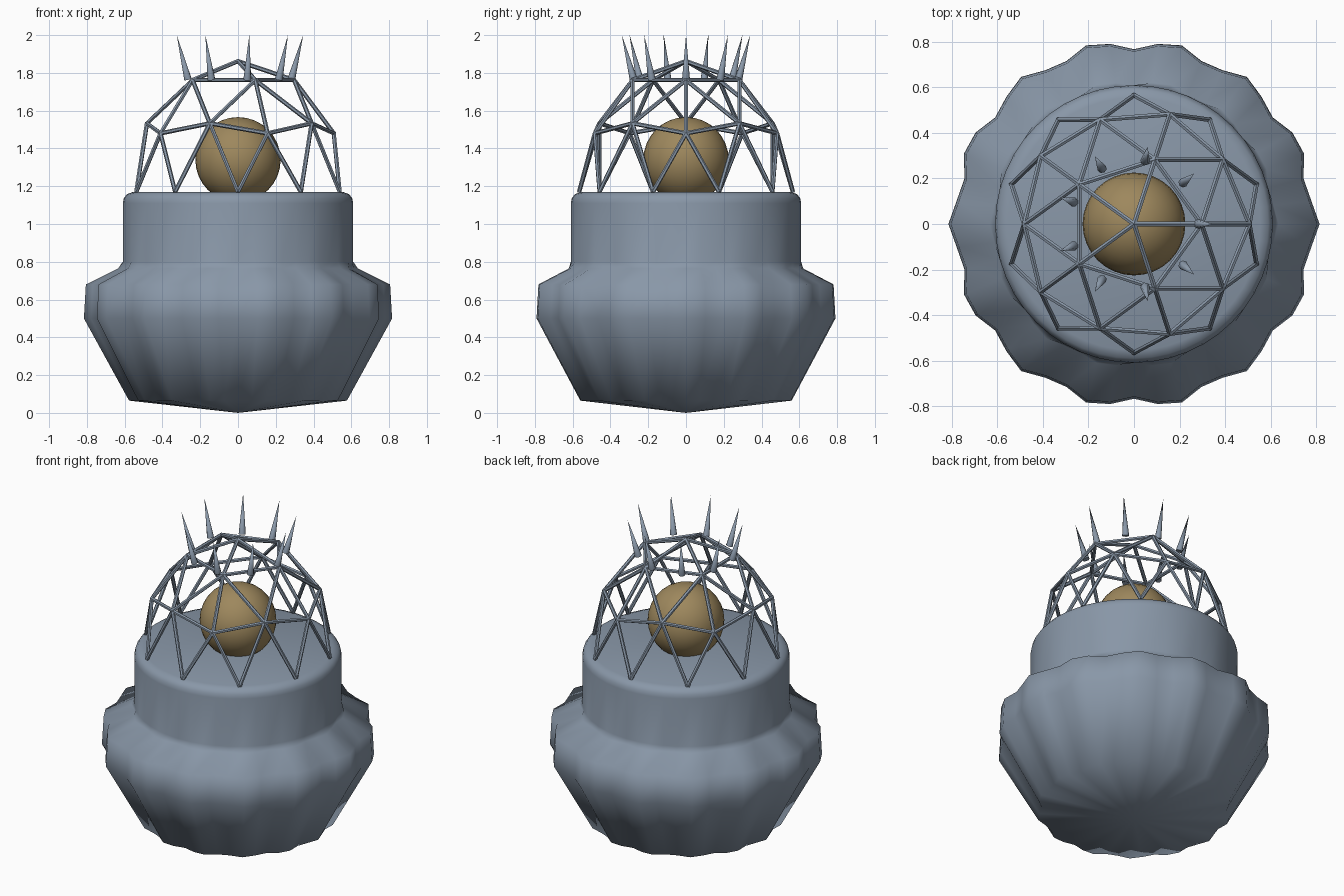
import bpy, bmesh
from math import cos, sin, pi, radians
from mathutils import Vector

cube = bpy.data.objects.get("Cube")
if cube:
    bpy.data.objects.remove(cube, do_unlink=True)


def material(name, rgb):
    mat = bpy.data.materials.new(name)
    mat.use_nodes = True
    colour = (*rgb, 1)
    mat.diffuse_color = colour
    mat.node_tree.nodes["Principled BSDF"].inputs["Base Color"].default_value = colour
    return mat


SLATE = material("slate_blue", (0.25, 0.31, 0.39))
BRONZE = material("bronze", (0.34, 0.245, 0.11))


def finish(bm, name, mat, angle=None):
    bmesh.ops.recalc_face_normals(bm, faces=bm.faces)
    mesh = bpy.data.meshes.new(name)
    bm.to_mesh(mesh)
    bm.free()
    mesh.materials.append(mat)
    obj = bpy.data.objects.new(name, mesh)
    bpy.context.collection.objects.link(obj)
    if angle:
        bpy.ops.object.select_all(action='DESELECT')
        obj.select_set(True)
        bpy.context.view_layer.objects.active = obj
        bpy.ops.object.shade_smooth_by_angle(angle=radians(angle))
    return obj


def polar(r, degrees, z):
    a = radians(degrees)
    return Vector((r * cos(a), r * sin(a), z))


def rod(bm, start, end, r1, r2, sides):
    """Straight cone or cylinder between two points."""
    axis = end - start
    made = bmesh.ops.create_cone(bm, cap_ends=True, segments=sides,
                                 radius1=r1, radius2=r2, depth=axis.length)
    turn = axis.to_track_quat('Z', 'Y').to_matrix().to_4x4()
    turn.translation = (start + end) / 2
    bmesh.ops.transform(bm, matrix=turn, verts=made["verts"])


# Fluted bowl rising into a round drum: radius, height, flute depth
SEGMENTS, FLUTES = 48, 14
profile = [(0.56, 0.065, 0.03), (0.792, 0.5, 0.03), (0.782, 0.68, 0.03),
           (0.622, 0.765, 0.02), (0.61, 0.8, 0), (0.61, 1.11, 0),
           (0.605, 1.135, 0), (0.59, 1.157, 0), (0.555, 1.17, 0)]
bm = bmesh.new()
rings = []
for r, z, depth in profile:
    ring = []
    for i in range(SEGMENTS):
        a = 2 * pi * i / SEGMENTS
        rr = r * (1 + depth * cos(FLUTES * a))
        ring.append(bm.verts.new((rr * cos(a), rr * sin(a), z)))
    rings.append(ring)
base_point = bm.verts.new((0, 0, 0))
for i in range(SEGMENTS):
    j = (i + 1) % SEGMENTS
    bm.faces.new((base_point, rings[0][j], rings[0][i]))
    for low, high in zip(rings, rings[1:]):
        bm.faces.new((low[i], low[j], high[j], high[i]))
bm.faces.new(rings[-1])
finish(bm, "fluted_body", SLATE, 75)

# Ball resting in the drum
bm = bmesh.new()
bmesh.ops.create_uvsphere(bm, u_segments=32, v_segments=16, radius=0.226)
bmesh.ops.translate(bm, verts=bm.verts, vec=(0, 0, 1.34))
finish(bm, "ball", BRONZE, 60)

# Geodesic cage of thin struts
apex = Vector((0, 0, 1.862))
upper = [polar(0.297, 72 * k, 1.762) for k in range(5)]
outer = [polar(0.507, 72 * k, 1.48) for k in range(5)]
between = [polar(0.482, 72 * k + 36, 1.533) for k in range(5)]
feet = [polar(0.566, 36 * k + 18, 1.17) for k in range(10)]
struts = []
for k in range(5):
    n = (k + 1) % 5
    struts += [(apex, upper[k]), (upper[k], upper[n]), (upper[k], outer[k]),
               (upper[k], between[k]), (upper[n], between[k]),
               (outer[k], between[k]), (outer[n], between[k]),
               (outer[k], feet[2 * k]), (outer[k], feet[2 * k - 1]),
               (between[k], feet[2 * k]), (between[k], feet[2 * k + 1])]
bm = bmesh.new()
for start, end in struts:
    rod(bm, start, end, 0.0115, 0.0115, 6)
for joint in [apex] + upper + outer + between:
    made = bmesh.ops.create_icosphere(bm, subdivisions=1, radius=0.013)
    bmesh.ops.translate(bm, verts=made["verts"], vec=joint)
finish(bm, "dome_cage", SLATE)

# Crown of nine spikes leaning outward
bm = bmesh.new()
for k in range(9):
    rod(bm, polar(0.282, 40 * k, 1.765), polar(0.345, 40 * k, 2.0), 0.021, 0, 8)
finish(bm, "crown_spikes", SLATE, 60)
